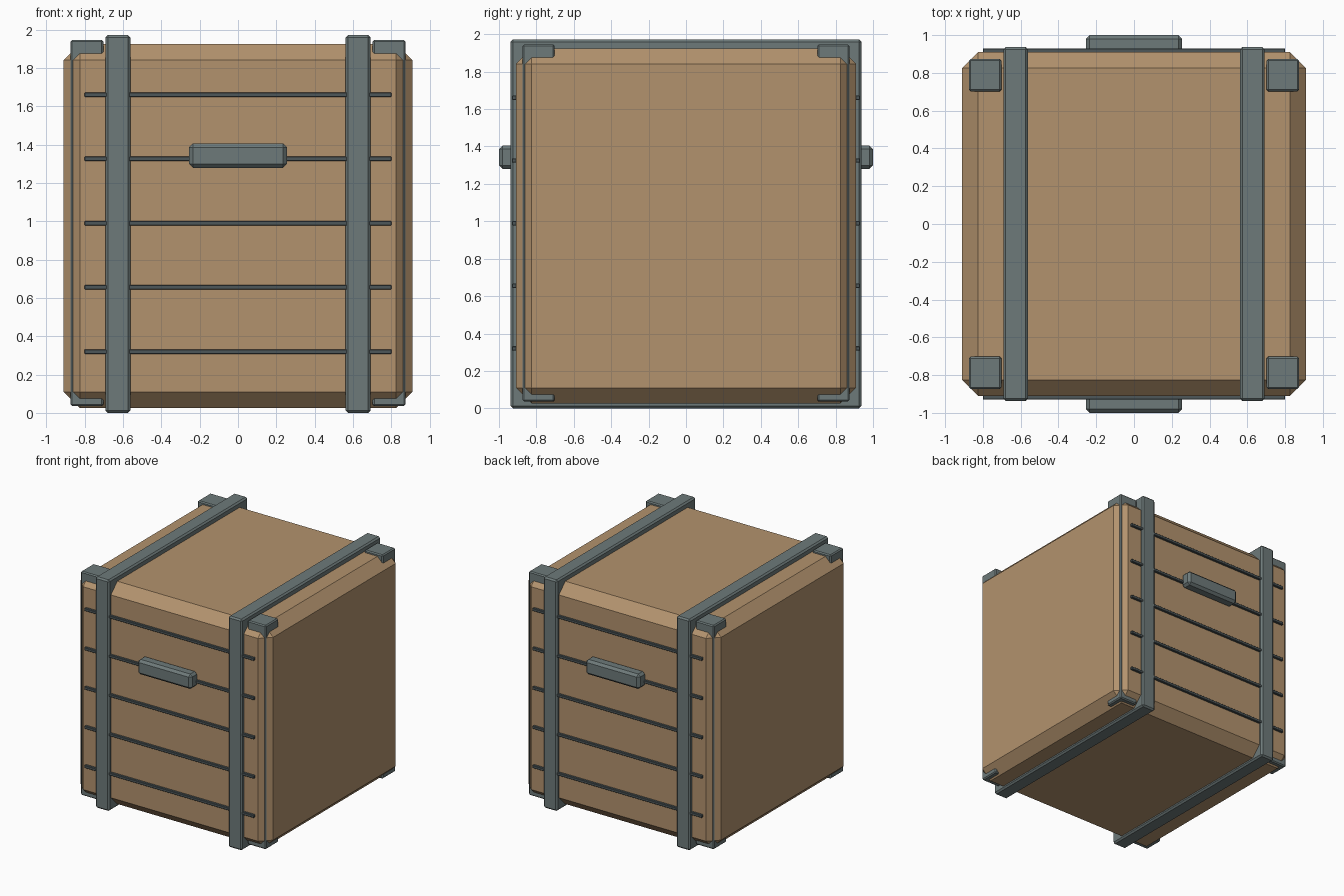
import bpy, bmesh

if "Cube" in bpy.data.objects:
    bpy.data.objects.remove(bpy.data.objects["Cube"])


def material(name, rgb):
    m = bpy.data.materials.new(name)
    m.diffuse_color = (*rgb, 1.0)
    m.use_nodes = True
    m.node_tree.nodes["Principled BSDF"].inputs["Base Color"].default_value = m.diffuse_color
    return m


WOOD = material("wood", (0.45, 0.29, 0.155))
METAL = material("metal", (0.155, 0.195, 0.195))
SEAM = material("dark_seam", (0.075, 0.095, 0.10))


def box(name, lo, hi, mat, chamfer=0.0):
    """Axis-aligned box from corner lo to corner hi with flat chamfered edges."""
    bm = bmesh.new()
    bmesh.ops.create_cube(bm, size=1)
    for v in bm.verts:
        for i in range(3):
            v.co[i] = hi[i] if v.co[i] > 0 else lo[i]
    if chamfer:
        bmesh.ops.bevel(bm, geom=bm.edges[:], offset=chamfer, segments=1,
                        affect='EDGES', clamp_overlap=True)
    mesh = bpy.data.meshes.new(name)
    bm.to_mesh(mesh)
    bm.free()
    mesh.materials.append(mat)
    ob = bpy.data.objects.new(name, mesh)
    bpy.context.collection.objects.link(ob)
    return ob


def centred(name, centre, size, mat, chamfer=0.0):
    lo = [c - s / 2 for c, s in zip(centre, size)]
    hi = [c + s / 2 for c, s in zip(centre, size)]
    return box(name, lo, hi, mat, chamfer)


# Wooden body
box("crate_body", (-0.91, -0.91, 0.025), (0.91, 0.91, 1.925), WOOD, 0.085)

for sx in (-1, 1):
    # Metal strap wrapping right round the crate
    centred("strap", (sx * 0.627, 0, 0.986), (0.13, 1.876, 1.972), METAL, 0.013)
    # Corner posts, showing only through the chamfered body edges
    for sy in (-1, 1):
        centred("corner_post", (sx * 0.788, sy * 0.788, 0.991),
                (0.172, 0.172, 1.91), METAL, 0.009)

for sy in (-1, 1):
    # Plank seams across front and back
    for i in range(5):
        centred("plank_seam", (0, sy * 0.915, 0.32 + i * 0.335),
                (1.60, 0.03, 0.024), SEAM, 0.003)
    # Handle block
    centred("handle", (0, sy * 0.95, 1.342), (0.51, 0.10, 0.127), METAL, 0.02)
